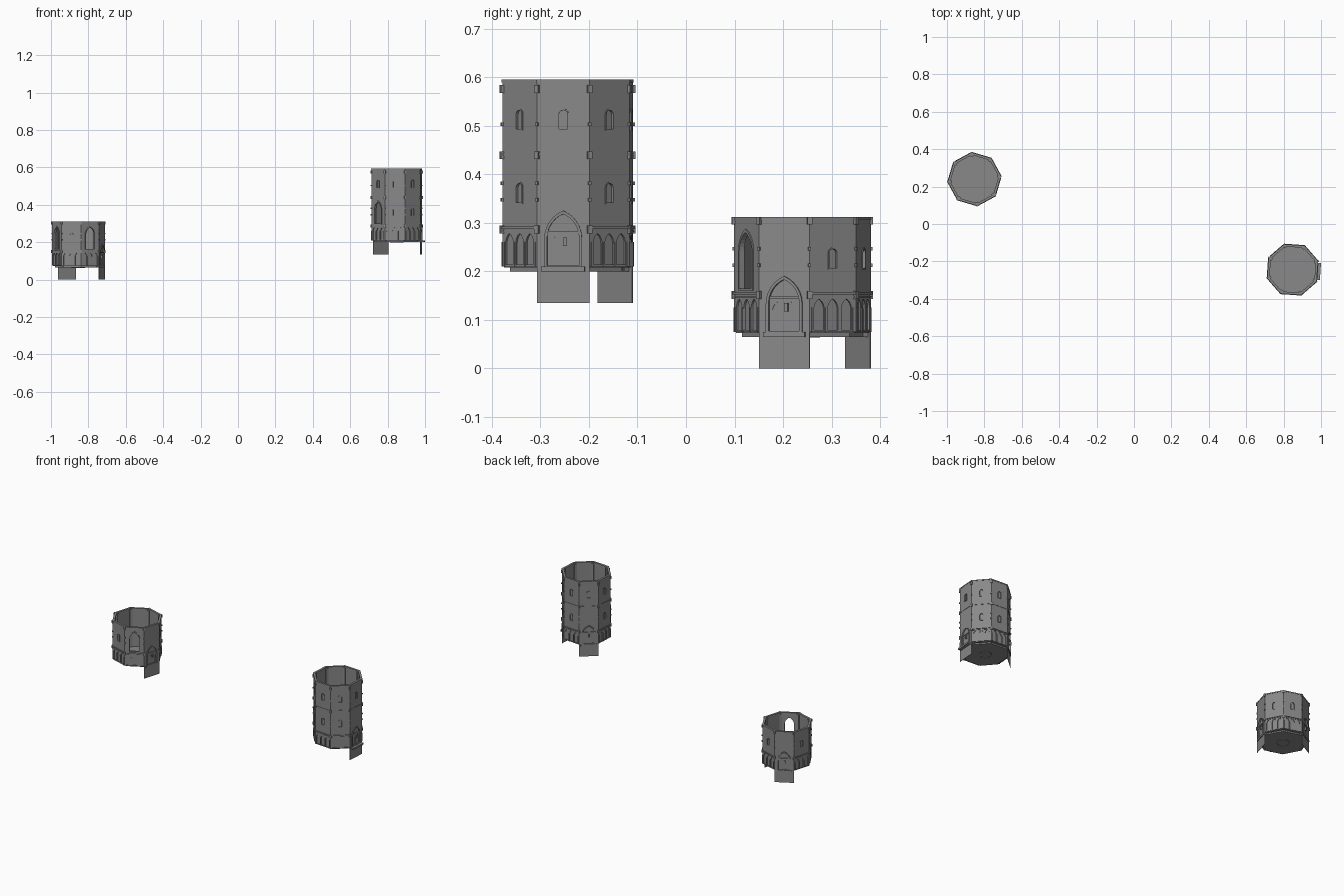
import bpy, bmesh, math
from mathutils import Matrix

if "Cube" in bpy.data.objects:
    bpy.data.objects.remove(bpy.data.objects["Cube"])

R = 0.142                                  # octagon corner radius
AP = R * math.cos(math.pi / 8)             # distance from centre to wall face
S = 2 * R * math.sin(math.pi / 8)          # wall width

stone = bpy.data.materials.new("grey_stone")
stone.diffuse_color = (0.25, 0.25, 0.25, 1)
stone.use_nodes = True
stone.node_tree.nodes["Principled BSDF"].inputs["Base Color"].default_value = stone.diffuse_color


def rect(x, z0, w, z1):
    return [(x - w / 2, z0), (x + w / 2, z0), (x + w / 2, z1), (x - w / 2, z1)]


def arch(x, z0, w, z1, k=1.0, n=6):
    """Arched outline; k = 0.5 is round, larger is more pointed."""
    r = w * k
    a = math.acos((r - w / 2) / r)
    spring = z1 - r * math.sin(a)
    side = [(w / 2 - r + r * math.cos(a * i / n), spring + r * math.sin(a * i / n))
            for i in range(n + 1)]
    pts = [(w / 2, z0)] + side + [(-px, pz) for px, pz in side[-2::-1]] + [(-w / 2, z0)]
    return [(x + px, pz) for px, pz in pts]


def octagon(r):
    return [(r * math.cos(math.radians(22.5 + 45 * i)),
             r * math.sin(math.radians(22.5 + 45 * i))) for i in range(8)]


def circle(r, n=24):
    return [(r * math.cos(math.tau * i / n), r * math.sin(math.tau * i / n)) for i in range(n)]


def shape(outlines, d0, d1):
    """Flat shape (inner outlines are holes) extruded from depth d0 to d1."""
    cu = bpy.data.curves.new("tmp", 'CURVE')
    cu.dimensions = '2D'
    cu.fill_mode = 'BOTH'
    cu.extrude = (d1 - d0) / 2
    for pts in outlines:
        sp = cu.splines.new('POLY')
        sp.points.add(len(pts) - 1)
        for p, (x, y) in zip(sp.points, pts):
            p.co = (x, y, 0, 1)
        sp.use_cyclic_u = True
    ob = bpy.data.objects.new("tmp", cu)
    bpy.context.collection.objects.link(ob)
    dg = bpy.context.evaluated_depsgraph_get()
    me = bpy.data.meshes.new_from_object(ob.evaluated_get(dg))
    bpy.data.objects.remove(ob)
    bpy.data.curves.remove(cu)
    me.transform(Matrix.Translation((0, 0, (d0 + d1) / 2)))
    return me


# --- wall shapes: x along the wall, y up, depth outward from the centre ---
SKIN, BACK = (AP - 0.004, AP), (AP - 0.009, AP - 0.004)
low, high = rect(0, 0, S, 0.235), rect(0, 0.235, S, 0.383)
arcade = [arch(x, 0.004, 0.024, 0.068) for x in (-0.032, 0, 0.032)]
win = arch(0, 0.132, 0.018, 0.171, 0.5)
win_up = arch(0, 0.283, 0.018, 0.322, 0.5)
big = arch(0, 0.09, 0.052, 0.205, 0.8)
door = arch(0, 0.002, 0.066, 0.108, 0.8)


def frame(a, b, proud=0.003):
    return shape([a, b], AP - 0.002, AP + proud)


win_frame = frame(arch(0, 0.129, 0.023, 0.174, 0.5), win, 0.002)
up_frame = frame(arch(0, 0.280, 0.023, 0.325, 0.5), win_up, 0.002)
big_frame = frame(arch(0, 0.085, 0.062, 0.212, 0.8), big)
WALLS = {
    "window": [("walls", shape([low, win] + arcade, *SKIN)),
               ("walls", shape([low], *BACK)), ("window_frames", win_frame)],
    "opening": [("walls", shape([low, big] + arcade, *SKIN)),
                ("walls", shape([low, big], *BACK)), ("window_frames", big_frame)],
    "door": [("walls", shape([low, door], *SKIN)),
             ("walls", shape([low], *BACK)),
             ("door_hoods", frame(arch(0, 0, 0.078, 0.115, 0.8), door, 0.004)),
             ("doors", shape([rect(0, 0.002, 0.066, 0.068),
                              arch(-0.015, 0.005, 0.023, 0.062),
                              arch(0.015, 0.005, 0.023, 0.062)], AP - 0.005, AP - 0.002)),
             ("doors", shape([rect(0, 0.068, 0.068, 0.073)], AP - 0.005, AP + 0.001)),
             ("door_handles", shape([rect(0.004, 0.042, 0.008, 0.06)], AP - 0.004, AP + 0.004)),
             ("entrance_plates", shape([rect(0, -0.075, S, 0)], AP - 0.002, AP))],
}
UPPER = [("walls", shape([high, win_up], *SKIN)), ("walls", shape([high], *BACK)),
         ("window_frames", up_frame)]
# arcade colonnettes between the blind arches
COLS = [shape([rect(x, 0, 0.004, 0.05)], AP - 0.002, AP + 0.002)
        for x in (-0.048, -0.016, 0.016, 0.048)]
BAND_PIECE = [shape([rect(0, z, S, z + h)], AP - 0.002, AP + p)
              for z, h, p in ((0.071, 0.003, 0.002), (0.077, 0.005, 0.004))]
# corner blocks and inner posts, depth measured along the corner radius
CLASP = shape([rect(0, 0, 0.010, 0.016)], R - 0.006, R + 0.004)
STUD = shape([rect(0, 0, 0.006, 0.007)], R - 0.006, R + 0.003)


def step(depth):
    return shape([rect(0, -0.01, 0.09, 0)], AP - 0.02, AP + depth)


def facing(deg):
    """Matrix turning a wall shape so its depth points along the angle."""
    return (Matrix.Rotation(math.radians(deg), 4, 'Z')
            @ Matrix(((0, 0, 1, 0), (1, 0, 0, 0), (0, 1, 0, 0), (0, 0, 0, 1))))


def build_tower(name, x, y, base, turn, kinds, storeys, step_depth):
    parts = {}
    height = 0.235 if storeys == 1 else 0.383
    place = Matrix.Translation((x, y, base))

    def put(part, me, mat=Matrix()):
        bm = parts.setdefault(part, bmesh.new())
        old = len(bm.verts)
        bm.from_mesh(me)
        bm.verts.ensure_lookup_table()
        bmesh.ops.transform(bm, matrix=place @ mat, verts=bm.verts[old:])

    post = shape([rect(0, 0, 0.014, height - 0.004)], R - 0.02, R - 0.006)
    for i in range(8):
        kind = kinds[i]
        m = facing(turn + 45 * i)
        for part, me in WALLS[kind] + (UPPER if storeys == 2 else []):
            put(part, me, m)
        if kind == "door":
            put("door_steps", step(step_depth if i == 0 else 0.004), m)
        else:
            for c in COLS:
                put("arcade_columns", c, m)
            for b in BAND_PIECE:
                put("string_courses", b, m)
        # corner details
        c = facing(turn + 45 * i + 22.5)
        put("inner_posts", post, c)
        tops = [0.068, 0.221] + ([0.358] if storeys == 2 else [])
        for z in tops:
            put("corner_clasps", CLASP, c @ Matrix.Translation((0, z, 0)))
        for z in [0.134, 0.168] + ([0.29] if storeys == 2 else []):
            put("corner_clasps", STUD, c @ Matrix.Translation((0, z, 0)))

    # floor slab with a round centre piece, and the rim rings
    spin = Matrix.Rotation(math.radians(turn), 4, 'Z')
    put("floor", shape([octagon(R - 0.004)], -0.002, 0.002), spin)
    put("floor", shape([octagon(0.125)], -0.010, -0.001), spin)
    put("floor_ring", shape([circle(0.036), circle(0.033)], 0.001, 0.003))
    put("floor_ring", shape([circle(0.036), circle(0.033)], -0.0115, -0.009))
    rim = [octagon(R + 0.0015), octagon(R - 0.012)]
    put("top_rim", shape(rim, height - 0.004, height + 0.002), spin)
    if storeys == 2:
        put("storey_ring", shape([octagon(R + 0.002), octagon(R - 0.011)], 0.229, 0.234), spin)

    for part, bm in parts.items():
        bmesh.ops.remove_doubles(bm, verts=bm.verts, dist=1e-6)
        bmesh.ops.recalc_face_normals(bm, faces=bm.faces)
        for f in bm.faces:
            f.smooth = False
            f.material_index = 0
        me = bpy.data.meshes.new(name + "_" + part)
        bm.to_mesh(me)
        bm.free()
        me.materials.clear()
        me.materials.append(stone)
        bpy.context.collection.objects.link(bpy.data.objects.new(me.name, me))


W, O, D = "window", "opening", "door"
build_tower("short_tower", -0.853, 0.24, 0.075, -16.5, [D, W, W, D, W, O, W, O], 1, 0.004)
build_tower("tall_tower", 0.848, -0.244, 0.21, -4, [D, W, W, D, W, O, W, W], 2, 0.018)
